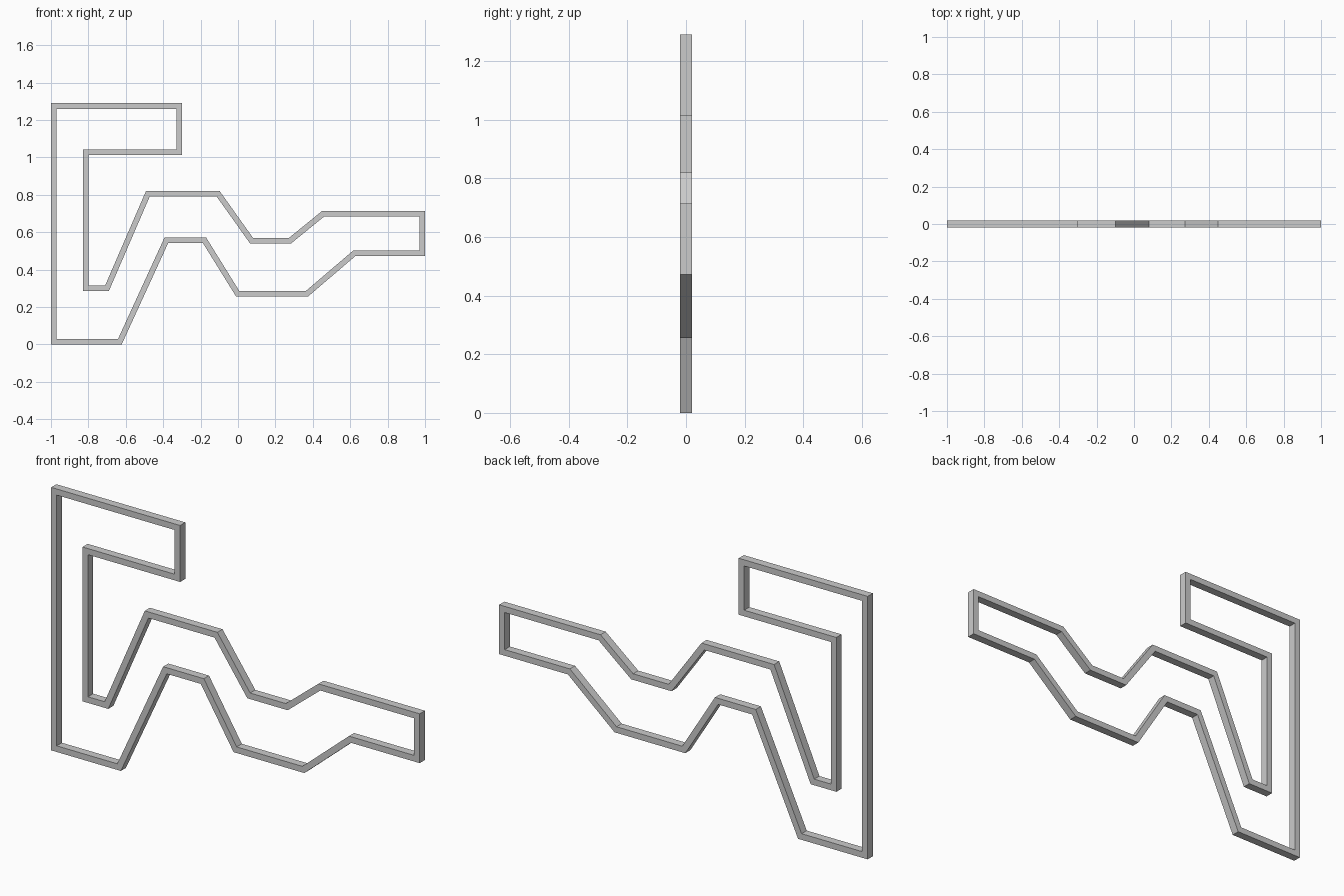
import bpy, bmesh
from mathutils import Vector

if "Cube" in bpy.data.objects:
    bpy.data.objects.remove(bpy.data.objects["Cube"])

WALL = 0.03    # width of the strip seen from the front
DEPTH = 0.04   # front to back

# Outer outline in x, z (clockwise seen from the front)
outline = [Vector(p) for p in [
    (-1, 0), (-1, 1.29), (-0.30, 1.29), (-0.30, 1.013), (-0.80, 1.013),
    (-0.80, 0.316), (-0.71, 0.316), (-0.492, 0.82), (-0.098, 0.82),
    (0.08, 0.57), (0.273, 0.57), (0.45, 0.714), (1, 0.714), (1, 0.472),
    (0.627, 0.472), (0.374, 0.256), (-0.01, 0.256), (-0.188, 0.543),
    (-0.373, 0.543), (-0.622, 0)]]


def inset(points, width):
    """Mitred inset of a clockwise closed outline."""
    result = []
    for i, p in enumerate(points):
        a = (p - points[i - 1]).normalized()
        b = (points[(i + 1) % len(points)] - p).normalized()
        na, nb = Vector((a.y, -a.x)), Vector((b.y, -b.x))
        result.append(p + (na + nb) * width / (1 + na.dot(nb)))
    return result


# Ring of quads on the front, extruded to the back
bm = bmesh.new()
outer = [bm.verts.new((p.x, -DEPTH / 2, p.y)) for p in outline]
inner = [bm.verts.new((p.x, -DEPTH / 2, p.y)) for p in inset(outline, WALL)]
n = len(outer)
faces = [bm.faces.new((outer[i], outer[(i + 1) % n], inner[(i + 1) % n], inner[i]))
         for i in range(n)]
extruded = bmesh.ops.extrude_face_region(bm, geom=faces, use_keep_orig=True)["geom"]
bmesh.ops.translate(bm, vec=(0, DEPTH, 0),
                    verts=[g for g in extruded if isinstance(g, bmesh.types.BMVert)])
bmesh.ops.recalc_face_normals(bm, faces=bm.faces)

mesh = bpy.data.meshes.new("outline_frame")
bm.to_mesh(mesh)
bm.free()
bpy.context.collection.objects.link(bpy.data.objects.new("outline_frame", mesh))
